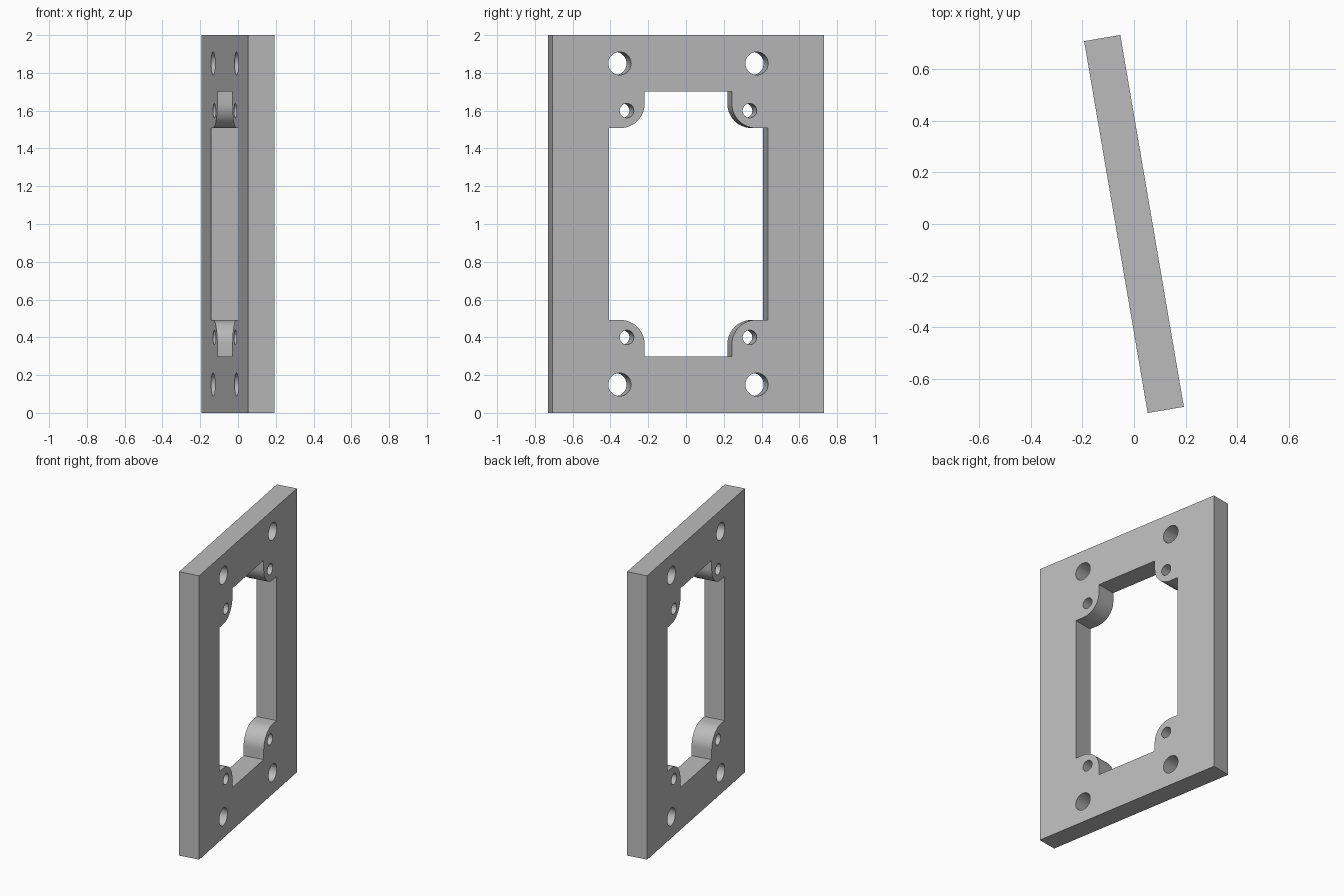
import bpy
import bmesh
from math import cos, sin, pi, radians

cube = bpy.data.objects.get("Cube")
if cube:
    bpy.data.objects.remove(cube, do_unlink=True)

WIDTH, HEIGHT, THICK = 1.46, 2.0, 0.142
MID = HEIGHT / 2
TILT = radians(9.7)


def arc(cu, cv, radius, start, end, steps):
    """Points on an arc in the plate's plane, relative to its middle."""
    return [(cu + radius * cos(start + (end - start) * i / steps),
             cv + radius * sin(start + (end - start) * i / steps))
            for i in range(steps + 1)]


def circle(cu, cv, radius, steps=40):
    return arc(cu, cv, radius, 0, 2 * pi, steps)[:-1]


def opening():
    """Window outline with a rounded boss standing in each corner."""
    side, notch, low, high, r = 0.427, 0.234, 0.508, 0.702, 0.13
    quarter = [(side, low)]
    quarter += arc(notch + r, low + r, r, 1.5 * pi, pi, 14)
    quarter += [(notch, high)]
    points = []
    for su, sv in ((1, 1), (-1, 1), (-1, -1), (1, -1)):
        corner = [(su * u, sv * v) for u, v in quarter]
        points += corner if su * sv > 0 else corner[::-1]
    return points


# Outlines: plate edge, window, four large and four small holes
w, h = WIDTH / 2, MID
loops = [[(-w, -h), (w, -h), (w, h), (-w, h)], opening()]
for su in (-1, 1):
    for sv in (-1, 1):
        loops.append(circle(su * 0.368, sv * 0.85, 0.061))
        loops.append(circle(su * 0.33, sv * 0.6, 0.038))

# Fill the outlines and extrude them to the plate's thickness
bm = bmesh.new()
for loop in loops:
    verts = [bm.verts.new((-THICK / 2, u, v + MID)) for u, v in loop]
    for i, vert in enumerate(verts):
        bm.edges.new((vert, verts[(i + 1) % len(verts)]))
bmesh.ops.triangle_fill(bm, use_beauty=True, edges=bm.edges[:], normal=(1, 0, 0))
result = bmesh.ops.extrude_face_region(bm, geom=bm.faces[:])
moved = [g for g in result["geom"] if isinstance(g, bmesh.types.BMVert)]
bmesh.ops.translate(bm, verts=moved, vec=(THICK, 0, 0))
bmesh.ops.recalc_face_normals(bm, faces=bm.faces[:])

mesh = bpy.data.meshes.new("mounting_plate")
bm.to_mesh(mesh)
bm.free()
plate = bpy.data.objects.new("mounting_plate", mesh)
bpy.context.collection.objects.link(plate)
plate.rotation_euler.z = TILT

# Plain grey finish
grey = bpy.data.materials.new("plain_grey")
grey.use_nodes = True
colour = (0.5, 0.5, 0.5, 1)
grey.diffuse_color = colour
grey.node_tree.nodes["Principled BSDF"].inputs["Base Color"].default_value = colour
mesh.materials.append(grey)

# Smooth the curved walls, keep the edges crisp
bpy.ops.object.select_all(action="DESELECT")
plate.select_set(True)
bpy.context.view_layer.objects.active = plate
bpy.ops.object.shade_smooth_by_angle(angle=radians(30))
